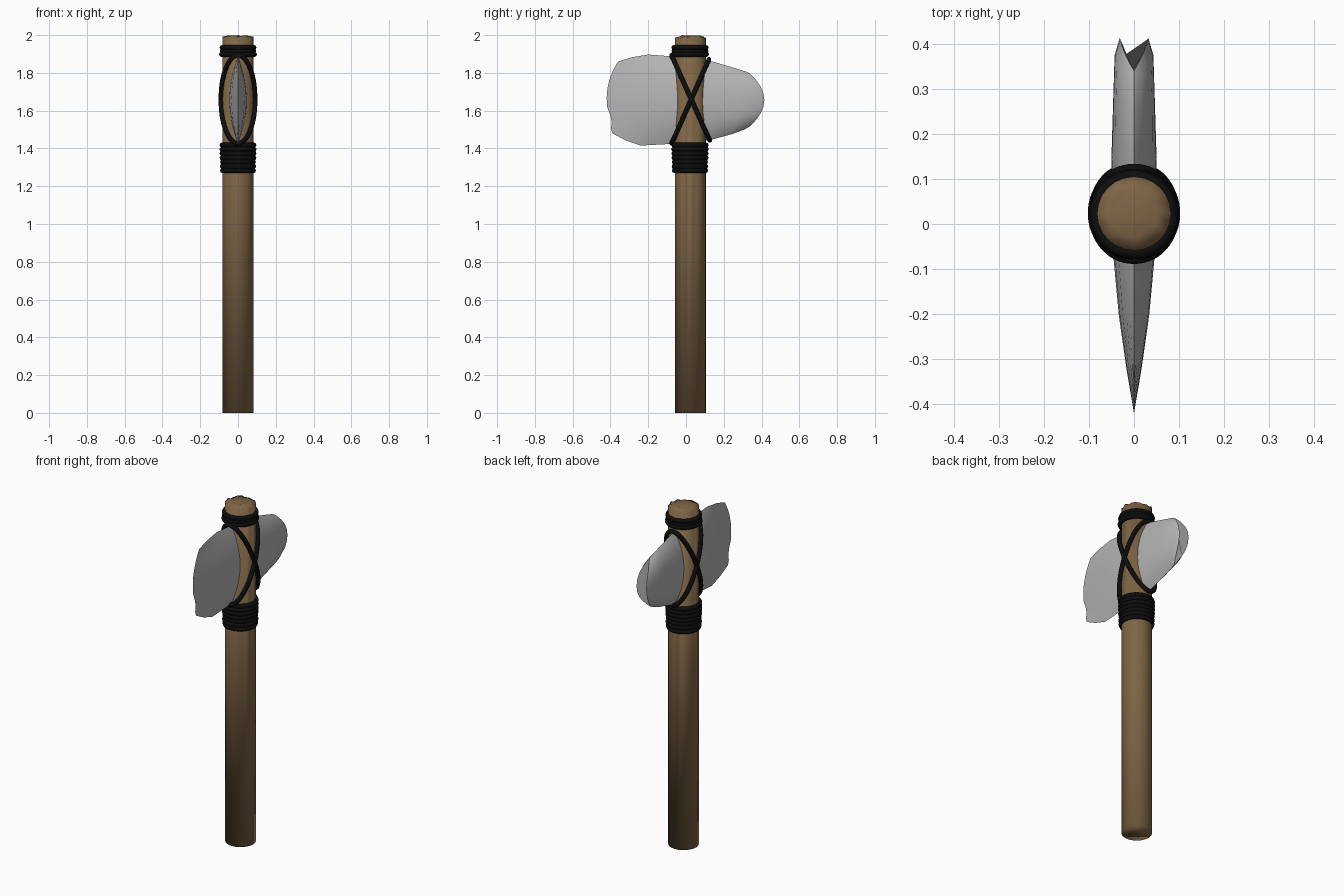
import bpy, bmesh, math, random
from mathutils import Vector

if "Cube" in bpy.data.objects:
    bpy.data.objects.remove(bpy.data.objects["Cube"])

random.seed(4)
HY = 0.023  # handle axis offset in y


def material(name, rgb):
    m = bpy.data.materials.new(name)
    m.diffuse_color = (*rgb, 1)
    m.use_nodes = True
    m.node_tree.nodes["Principled BSDF"].inputs["Base Color"].default_value = m.diffuse_color
    return m


WOOD = material("brown wood", (0.21, 0.13, 0.06))
STONE = material("grey stone", (0.47, 0.47, 0.47))
CORD = material("black cord", (0.004, 0.004, 0.004))


def finish(bm, name, mat, angle=None):
    bmesh.ops.recalc_face_normals(bm, faces=bm.faces)
    me = bpy.data.meshes.new(name)
    bm.to_mesh(me)
    bm.free()
    ob = bpy.data.objects.new(name, me)
    bpy.context.collection.objects.link(ob)
    me.materials.append(mat)
    me.shade_smooth()
    if angle:
        bpy.context.view_layer.objects.active = ob
        ob.select_set(True)
        bpy.ops.object.shade_smooth_by_angle(angle=math.radians(angle))
        ob.select_set(False)
    return ob


def bridge(bm, a, b):
    n = len(a)
    for i in range(n):
        bm.faces.new((a[i], a[(i + 1) % n], b[(i + 1) % n], b[i]))


# Handle: one long smooth cylinder with a slightly worn, domed top
bm = bmesh.new()
N = 24
rings = []
for r, z, wobble in ((0.082, 0, 0), (0.082, 1.985, 0.008), (0.05, 1.997, 0.003)):
    rings.append([bm.verts.new((r * math.cos(i * math.tau / N), HY + r * math.sin(i * math.tau / N),
                                z + random.uniform(-wobble, wobble))) for i in range(N)])
for a, b in zip(rings, rings[1:]):
    bridge(bm, a, b)
bm.faces.new(rings[0])
bm.faces.new(rings[-1])
finish(bm, "handle", WOOD)

# Stone head: lens-shaped sections from the sharp blade (-y) to the blunt butt (+y)
# y top, z top, y middle, y bottom, z bottom, half thickness, section fullness
STATIONS = (
    (-0.36, 1.86, -0.42, -0.39, 1.48, 0.0, 2),
    (-0.29, 1.882, -0.32, -0.32, 1.443, 0.017, 2),
    (-0.20, 1.897, -0.20, -0.24, 1.415, 0.034, 2),
    (-0.08, 1.888, -0.08, -0.08, 1.424, 0.045, 2),
    (0.14, 1.86, 0.15, 0.13, 1.445, 0.05, 2.5),
    (0.25, 1.828, 0.28, 0.24, 1.475, 0.046, 3),
    (0.32, 1.806, 0.375, 0.31, 1.50, 0.043, 3),
    (0.34, 1.795, 0.415, 0.335, 1.515, 0.031, 3),
)
M = 12
bm = bmesh.new()
rings = []
for k, (yt, zt, ym, yb, zb, t, p) in enumerate(STATIONS):
    ring = []
    for j in range(2 * M):
        side = 1 if j <= M else -1
        u = math.cos(j * math.pi / M)
        y = ym + ((yt if u > 0 else yb) - ym) * u * u
        if k == 0 and -0.75 < u < -0.4:
            y += 0.012  # chipped blade corner
        x = side * t * (1 - abs(u) ** p)
        ring.append(bm.verts.new((x, y, (zt + zb) / 2 + u * (zt - zb) / 2)))
    rings.append(ring)
for a, b in zip(rings, rings[1:]):
    bridge(bm, a, b)
bm.faces.new(rings[-1])
bmesh.ops.remove_doubles(bm, verts=bm.verts, dist=0.0005)
finish(bm, "stone_head", STONE, 45)


def cord_loop(bm, centre, axis_a, axis_b, radius, segs=40, sides=8):
    """Closed round cord following an ellipse."""
    c, a, b = Vector(centre), Vector(axis_a), Vector(axis_b)
    n = a.cross(b).normalized()
    loops = []
    for i in range(segs):
        s = i * math.tau / segs
        pos = c + a * math.cos(s) + b * math.sin(s)
        out = (b * math.cos(s) - a * math.sin(s)).normalized().cross(n)
        loops.append([bm.verts.new(pos + radius * (out * math.cos(q * math.tau / sides)
                                                   + n * math.sin(q * math.tau / sides)))
                      for q in range(sides)])
    for i in range(segs):
        bridge(bm, loops[i], loops[(i + 1) % segs])


# Wraps around the handle below and above the head
for name, z0, z1, count, major in (("lower_wrap", 1.283, 1.418, 7, 0.083),
                                   ("upper_wrap", 1.898, 1.934, 3, 0.085)):
    bm = bmesh.new()
    for i in range(count):
        z = z0 + (z1 - z0) * i / (count - 1)
        r = major + random.uniform(-0.002, 0.002)
        cord_loop(bm, (0, 0.021, z), (r, 0, 0), (0, r + 0.001, 0), 0.0135)
    finish(bm, name, CORD)

# Two tilted loops crossing over the head on both sides
for name, top, bottom in (("cross_cord_a", (-0.077, 1.893), (0.126, 1.442)),
                          ("cross_cord_b", (0.122, 1.872), (-0.076, 1.427))):
    half = Vector((0, (top[0] - bottom[0]) / 2, (top[1] - bottom[1]) / 2))
    mid = (0, (top[0] + bottom[0]) / 2, (top[1] + bottom[1]) / 2)
    bm = bmesh.new()
    cord_loop(bm, mid, (0.09, 0, 0), half, 0.0125, segs=56)
    finish(bm, name, CORD)
